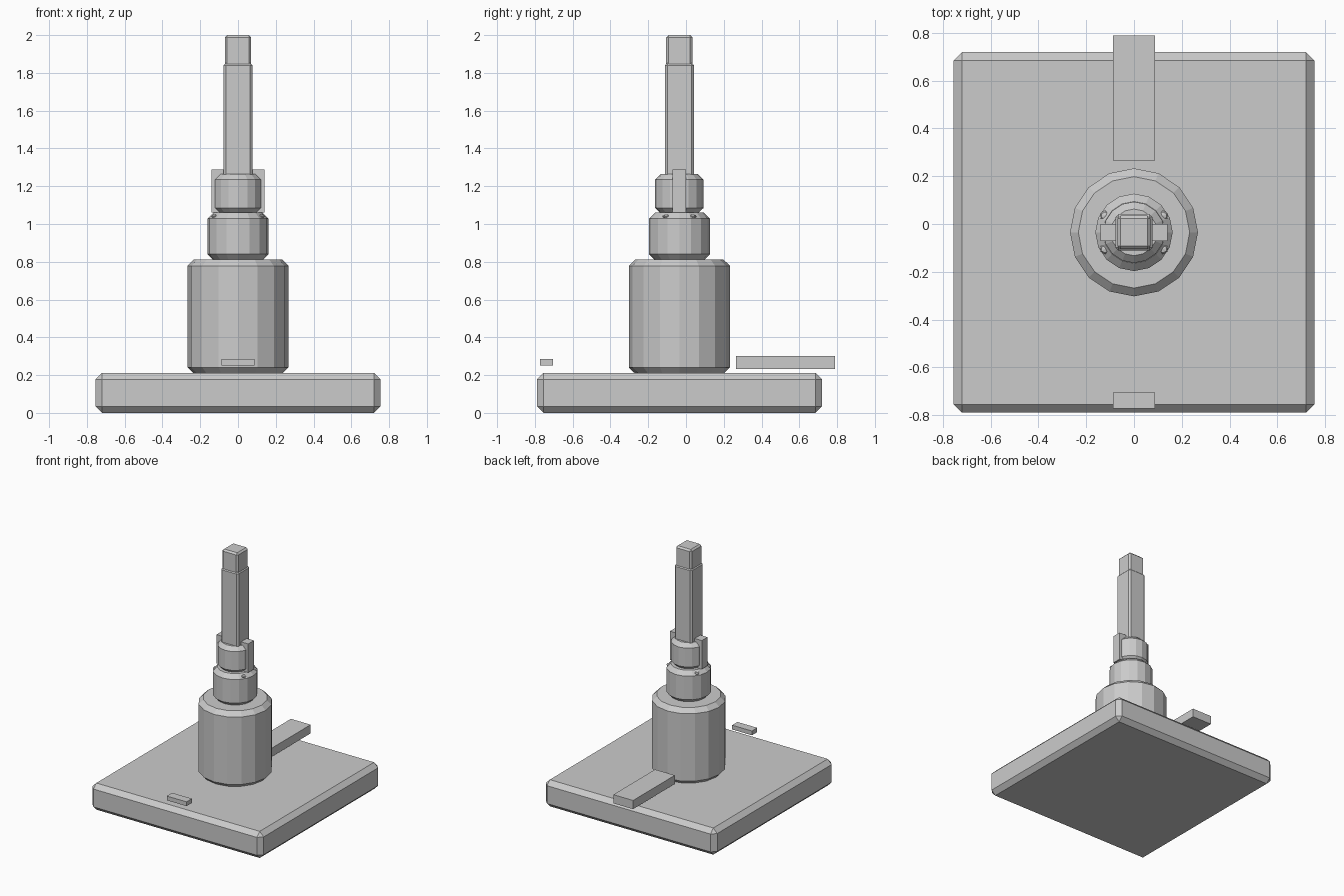
import bpy

if "Cube" in bpy.data.objects:
    bpy.data.objects.remove(bpy.data.objects["Cube"])

CY = -0.035  # y of the common axis


def chamfer(obj, width):
    if width:
        m = obj.modifiers.new("chamfer", 'BEVEL')
        m.width = width
        m.segments = 1
        m.limit_method = 'ANGLE'
        m.angle_limit = 0.7
    return obj


def box(name, x, y, z, width=0.0):
    bpy.ops.mesh.primitive_cube_add(
        size=1, location=(sum(x) / 2, sum(y) / 2, sum(z) / 2))
    o = bpy.context.object
    o.name = name
    o.scale = (x[1] - x[0], y[1] - y[0], z[1] - z[0])
    bpy.ops.object.transform_apply(location=False, rotation=False, scale=True)
    return chamfer(o, width)


def drum(name, radius, z0, z1, width):
    bpy.ops.mesh.primitive_cylinder_add(
        vertices=16, radius=radius, depth=z1 - z0, location=(0, CY, (z0 + z1) / 2))
    o = bpy.context.object
    o.name = name
    return chamfer(o, width)


def square(name, half, z0, z1, width):
    return box(name, (-half, half), (CY - half, CY + half), (z0, z1), width)


# Square base plate
square("base_plate", 0.755, 0.0, 0.212, 0.035)

# Stepped drums
drum("lower_drum", 0.268, 0.207, 0.812, 0.034)
drum("middle_collar", 0.162, 0.808, 1.06, 0.032)
drum("upper_collar", 0.128, 1.055, 1.265, 0.03)

# Square shaft and tip
square("shaft", 0.077, 1.22, 1.853, 0.013)
square("shaft_tip", 0.07, 1.82, 2.0, 0.013)

# Side lugs and small studs on the collar
for s, side in ((-1, "left"), (1, "right")):
    x = sorted((s * 0.075, s * 0.14))
    box(side + "_lug", x, (CY - 0.036, CY + 0.036), (1.06, 1.288))
    for t, end in ((-1, "front"), (1, "back")):
        bpy.ops.mesh.primitive_uv_sphere_add(
            segments=6, ring_count=4, radius=0.022,
            location=(s * 0.122, CY + t * 0.07, 1.04))
        bpy.context.object.name = side + "_" + end + "_stud"
        bpy.context.object.scale.z = 0.5

# Rear bar and front label block
box("rear_bar", (-0.087, 0.087), (0.265, 0.79), (0.233, 0.302))
box("front_block", (-0.087, 0.087), (-0.772, -0.705), (0.25, 0.284))
